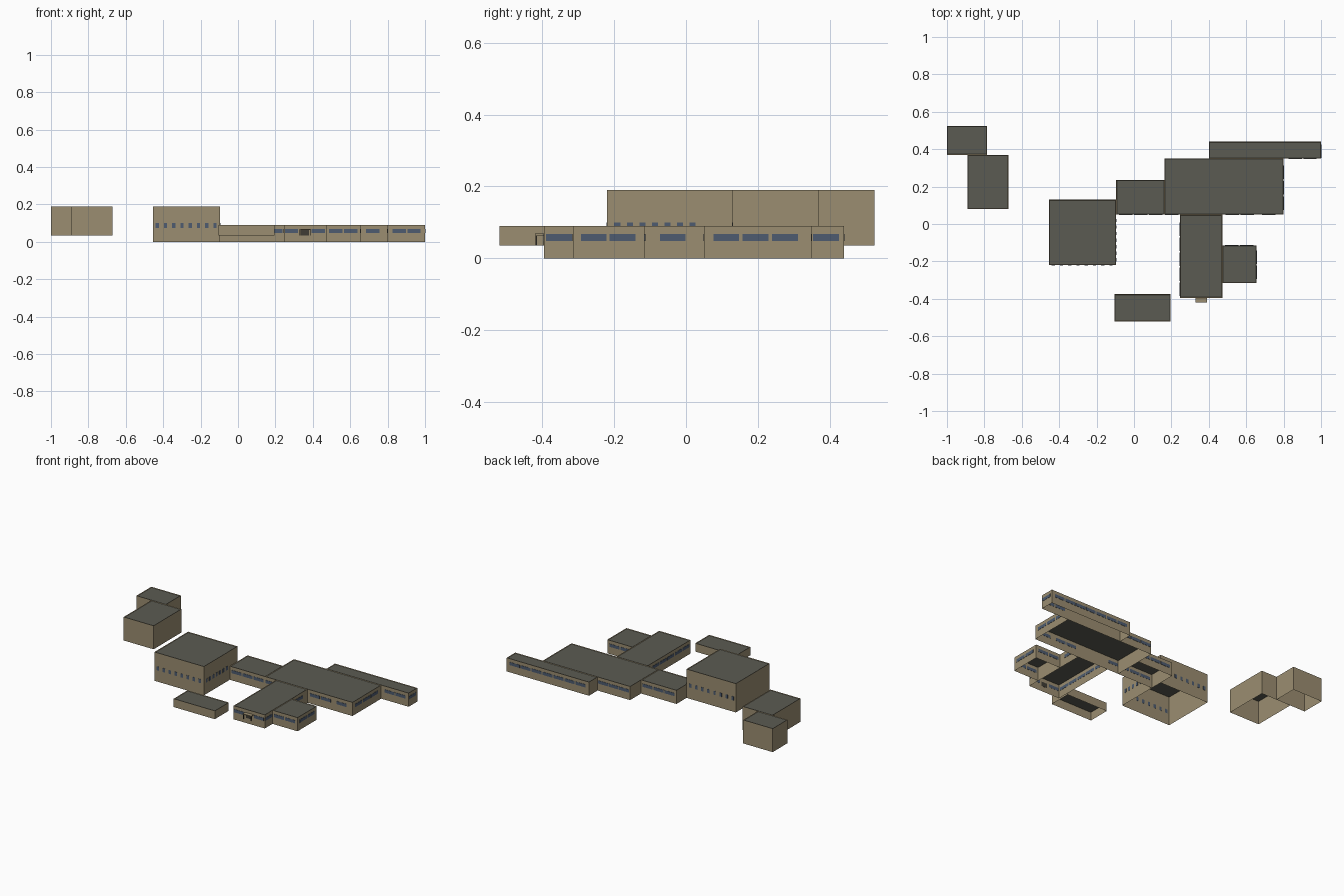
import bpy, bmesh

cube = bpy.data.objects.get("Cube")
if cube:
    bpy.data.objects.remove(cube, do_unlink=True)


def material(name, rgb):
    m = bpy.data.materials.new(name)
    m.use_nodes = True
    m.diffuse_color = (*rgb, 1)
    m.node_tree.nodes["Principled BSDF"].inputs["Base Color"].default_value = (*rgb, 1)
    return m


WALL = material("tan wall", (0.33, 0.27, 0.165))
ROOF = material("dark grey roof", (0.105, 0.105, 0.085))
GLASS = material("blue grey glass", (0.075, 0.105, 0.16))
TRIM = material("dark brown trim", (0.05, 0.045, 0.035))


def add_object(name, bm, *mats):
    mesh = bpy.data.meshes.new(name)
    bm.to_mesh(mesh)
    bm.free()
    for m in mats:
        mesh.materials.append(m)
    obj = bpy.data.objects.new(name, mesh)
    bpy.context.collection.objects.link(obj)
    return obj


def add_box(bm, lo, hi):
    verts = bmesh.ops.create_cube(bm, size=1)["verts"]
    for v in verts:
        for i in range(3):
            v.co[i] = lo[i] if v.co[i] < 0 else hi[i]


def block(name, x0, x1, y0, y1, z0, z1):
    """Hollow building shell, open below, with a low parapet round the roof."""
    bm = bmesh.new()
    add_box(bm, (x0, y0, z0), (x1, y1, z1))
    bm.normal_update()
    bottom = [f for f in bm.faces if f.normal.z < -0.5]
    bmesh.ops.delete(bm, geom=bottom, context='FACES_ONLY')
    top = [f for f in bm.faces if f.normal.z > 0.5]
    bmesh.ops.inset_region(bm, faces=top, thickness=0.005, depth=-0.003)
    top[0].material_index = 1
    add_object(name, bm, WALL, ROOF)


def windows(name, side, plane, starts, width, z0, z1):
    """Thin glass plates on one wall; side is the outward direction."""
    bm = bmesh.new()
    sign = 1 if side[0] == "+" else -1
    a, b = sorted((plane - sign * 0.001, plane + sign * 0.0015))
    for s in starts:
        if side[1] == "x":
            add_box(bm, (a, s, z0), (b, s + width, z1))
        else:
            add_box(bm, (s, a, z0), (s + width, b, z1))
    add_object(name, bm, GLASS)


def row(first, count, pitch=0.08):
    return [first + i * pitch for i in range(count)]


# Building masses
LOW, HIGH, RAISED = 0.09, 0.19, 0.035
block("far_back_block", -1.0, -0.785, 0.37, 0.525, RAISED, HIGH)
block("far_front_block", -0.89, -0.672, 0.08, 0.37, RAISED, HIGH)
block("tall_hall", -0.455, -0.095, -0.22, 0.13, 0, HIGH)
block("link_wing", -0.095, 0.163, 0.05, 0.235, 0, LOW)
block("main_wing", 0.163, 0.80, 0.05, 0.35, 0, LOW)
block("back_wing", 0.40, 1.0, 0.35, 0.44, 0, LOW)
block("front_wing", 0.245, 0.472, -0.395, 0.05, 0, LOW)
block("side_wing", 0.472, 0.655, -0.315, -0.115, 0, LOW)
block("detached_block", -0.105, 0.195, -0.52, -0.375, RAISED, LOW)

# Wide windows on the low wings
for name, side, plane, starts in [
    ("back_wing_back", "+y", 0.44, row(0.425, 7)),
    ("back_wing_front", "-y", 0.35, row(0.825, 2)),
    ("back_wing_end", "+x", 1.0, [0.354]),
    ("main_wing_back", "+y", 0.35, row(0.17, 3, 0.077)),
    ("main_wing_end", "+x", 0.80, row(0.076, 3, 0.082)),
    ("main_wing_front", "-y", 0.05, [0.165, 0.49, 0.57, 0.685]),
    ("link_wing_back", "+y", 0.235, row(-0.08, 3)),
    ("link_wing_front", "-y", 0.05, row(-0.08, 3)),
    ("front_wing_right", "+x", 0.472, [-0.39, -0.073]),
    ("front_wing_left", "-x", 0.245, row(-0.385, 5)),
    ("front_wing_front", "-y", -0.395, [0.25, 0.393]),
    ("side_wing_front", "-y", -0.315, row(0.486, 2)),
    ("side_wing_back", "+y", -0.115, row(0.486, 2)),
    ("side_wing_end", "+x", 0.655, row(-0.293, 2)),
]:
    windows(name + "_windows", side, plane, starts, 0.072, 0.048, 0.068)

# Small windows round the tall hall
for name, side, plane, starts in [
    ("front", "-y", -0.22, row(-0.44, 8, 0.044)),
    ("back", "+y", 0.13, row(-0.44, 8, 0.044)),
    ("right", "+x", -0.095, row(-0.2, 7, 0.035)),
]:
    windows("hall_" + name + "_windows", side, plane, starts, 0.017, 0.075, 0.10)

# Entrance canopy on two posts
bm = bmesh.new()
add_box(bm, (0.328, -0.42, 0.064), (0.39, -0.395, 0.069))
add_object("canopy", bm, WALL)
bm = bmesh.new()
for x in (0.33, 0.384):
    add_box(bm, (x, -0.419, RAISED), (x + 0.004, -0.415, 0.064))
add_object("canopy_posts", bm, TRIM)
bm = bmesh.new()
add_box(bm, (0.338, -0.397, RAISED), (0.38, -0.394, 0.064))
add_object("entrance_door", bm, TRIM)
